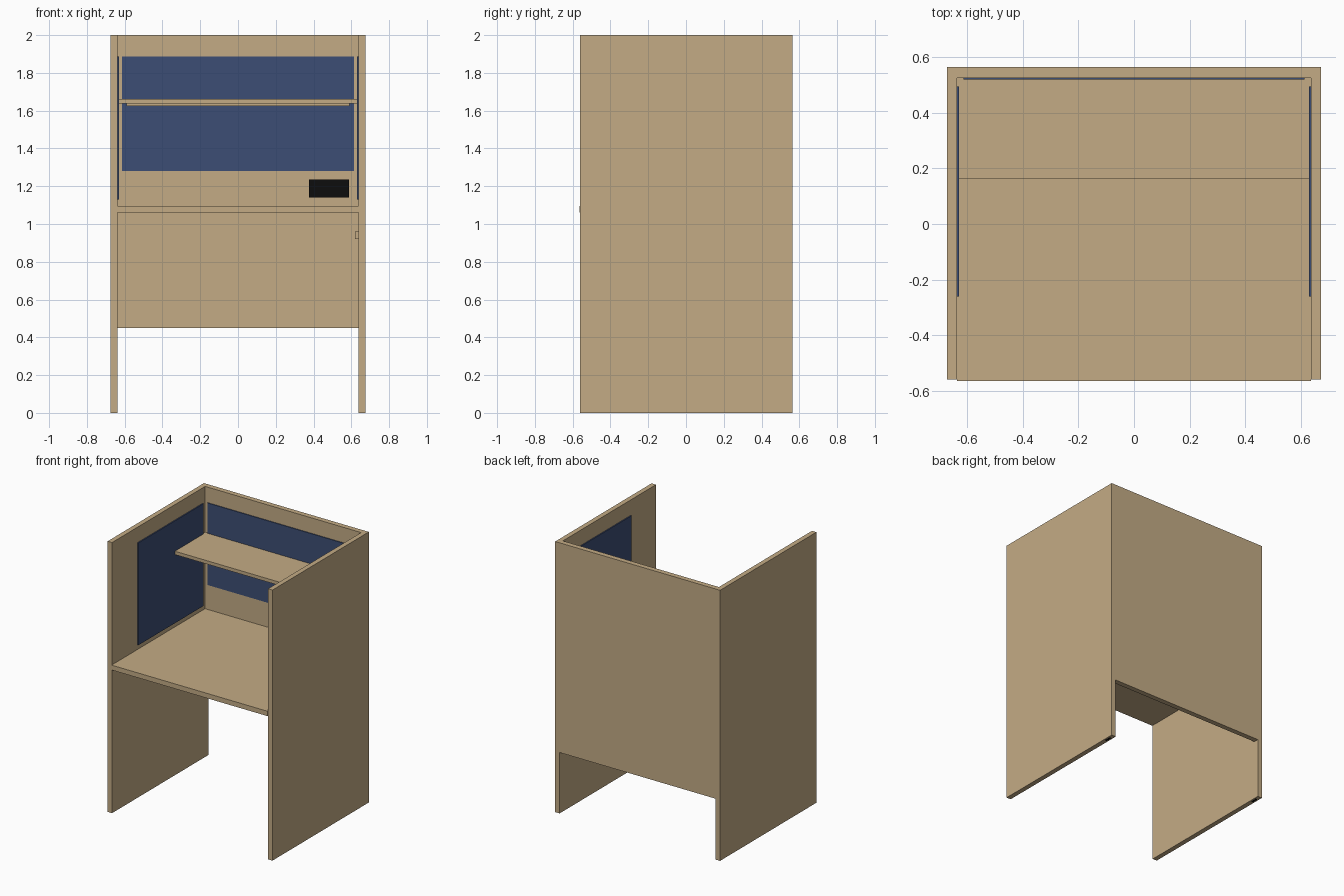
import bpy
from mathutils import Vector

cube = bpy.data.objects.get("Cube")
if cube:
    bpy.data.objects.remove(cube, do_unlink=True)


def material(name, rgb):
    mat = bpy.data.materials.new(name)
    mat.use_nodes = True
    colour = (*rgb, 1.0)
    mat.diffuse_color = colour
    mat.node_tree.nodes["Principled BSDF"].inputs["Base Color"].default_value = colour
    return mat


wood = material("light wood", (0.55, 0.41, 0.235))
fabric = material("navy fabric", (0.046, 0.076, 0.178))
black = material("black plastic", (0.004, 0.004, 0.004))


def box(name, mat, x, y, z):
    """Axis-aligned box from (min, max) ranges."""
    bpy.ops.mesh.primitive_cube_add(size=1)
    obj = bpy.context.object
    obj.name = obj.data.name = name
    low, high = (Vector(v) for v in zip(x, y, z))
    for vert in obj.data.vertices:
        vert.co = (low + high) / 2 + vert.co * (high - low)
    obj.data.materials.append(mat)
    return obj


def pair(name, mat, x, y, z):
    """The same box on the left (+x) and on the right (-x)."""
    box("left_" + name, mat, x, y, z)
    box("right_" + name, mat, (-x[1], -x[0]), y, z)


inner, outer = 0.638, 0.674
back_inner, back = 0.527, 0.565

# Carcass
pair("side_panel", wood, (inner, outer), (-0.56, back), (0, 2))
box("back_panel", wood, (-inner, inner), (back_inner, back), (0.45, 2))
box("desktop", wood, (-inner, inner), (-0.565, back_inner), (1.06, 1.096))

# Shelf with a slim lamp housing beneath it
box("shelf", wood, (-inner, inner), (0.163, back_inner), (1.637, 1.662))
box("shelf_lamp", wood, (-0.59, 0.59), (0.2, 0.25), (1.624, 1.637))

# Fabric pin boards
box("back_pin_board", fabric, (-0.615, 0.615), (0.521, back_inner), (1.28, 1.886))
pair("side_pin_board", fabric, (0.63, inner), (-0.262, 0.495), (1.13, 1.886))

# Power outlet, cable clip and floor glides
box("power_outlet", black, (0.375, 0.587), (0.519, back_inner), (1.14, 1.236))
box("cable_clip", wood, (0.62, inner), (0.45, 0.49), (0.92, 0.96))
pair("floor_glide", black, (0.648, 0.664), (0.48, 0.53), (-0.001, 0.004))
